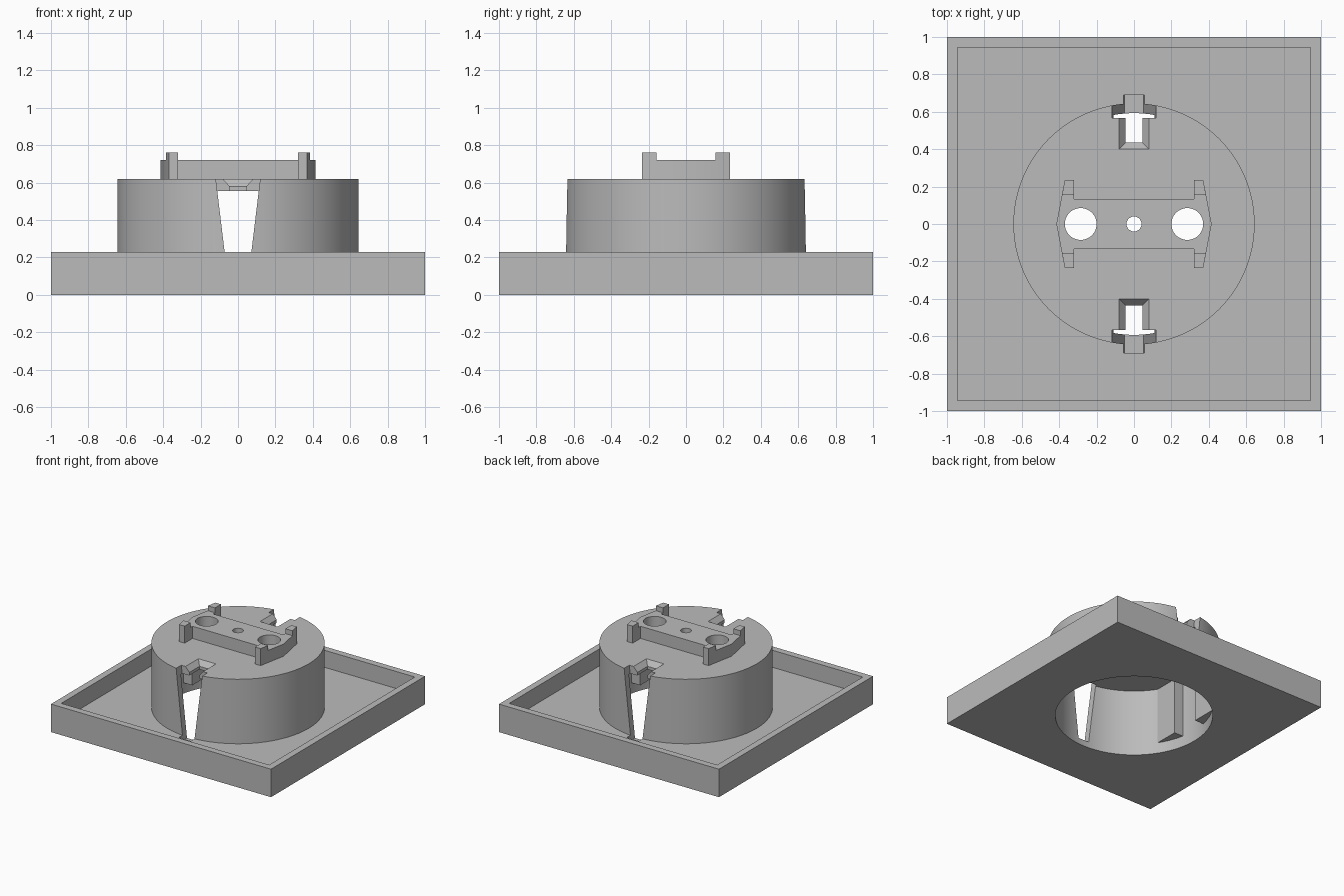
import bpy, bmesh, math

cube = bpy.data.objects.get("Cube")
if cube:
    bpy.data.objects.remove(cube, do_unlink=True)

grey = bpy.data.materials.new("plain grey")
grey.use_nodes = True
COLOUR = (0.5, 0.5, 0.5, 1)
grey.diffuse_color = COLOUR
grey.node_tree.nodes["Principled BSDF"].inputs["Base Color"].default_value = COLOUR


def finish(name, bm):
    bmesh.ops.recalc_face_normals(bm, faces=bm.faces[:])
    mesh = bpy.data.meshes.new(name)
    bm.to_mesh(mesh)
    bm.free()
    mesh.materials.append(grey)
    ob = bpy.data.objects.new(name, mesh)
    bpy.context.collection.objects.link(ob)
    return ob


def loft(name, low, high):
    """Solid between two matching rings of 3D points."""
    bm = bmesh.new()
    a = [bm.verts.new(p) for p in low]
    b = [bm.verts.new(p) for p in high]
    n = len(a)
    bm.faces.new(a)
    bm.faces.new(b)
    for i in range(n):
        j = (i + 1) % n
        bm.faces.new((a[i], a[j], b[j], b[i]))
    return finish(name, bm)


def prism(name, outline, z0, z1):
    return loft(name, [(x, y, z0) for x, y in outline], [(x, y, z1) for x, y in outline])


def rect(x0, x1, y0, y1):
    return [(x0, y0), (x1, y0), (x1, y1), (x0, y1)]


def box(name, x0, x1, y0, y1, z0, z1):
    return prism(name, rect(x0, x1, y0, y1), z0, z1)


def cylinder(name, r, z0, z1, x=0, n=96):
    ring = [(x + r * math.cos(math.tau * i / n), r * math.sin(math.tau * i / n))
            for i in range(n)]
    return prism(name, ring, z0, z1)


def combine(ob, tool, operation):
    """Apply a boolean and remove the tool."""
    mod = ob.modifiers.new("boolean", "BOOLEAN")
    mod.operation = operation
    mod.solver = "EXACT"
    mod.object = tool
    bpy.context.view_layer.objects.active = ob
    bpy.ops.object.modifier_apply(modifier=mod.name)
    bpy.data.objects.remove(tool, do_unlink=True)


TOP, FLOOR, BAR = 0.62, 0.09, 0.72

# Square tray with a raised rim, and the round drum on it
body = box("socket_body", -1, 1, -1, 1, 0, 0.23)
combine(body, box("pocket", -0.945, 0.945, -0.945, 0.945, FLOOR, 0.5), "DIFFERENCE")
combine(body, cylinder("drum", 0.645, 0.04, TOP), "UNION")

# Hollow inside, open below, leaving pads on the left and right walls
hollow = cylinder("hollow", 0.593, -0.2, 0.555)
for sx in (-1, 1):
    for sy in (-1, 1):
        x0, x1 = sorted((sx * 0.5, sx * 0.7))
        y0, y1 = sorted((sy * 0.12, sy * 0.4))
        combine(hollow, box("pad", x0, x1, y0, y1, FLOOR, 0.7), "DIFFERENCE")
combine(body, hollow, "DIFFERENCE")

# Tapered wall slots and chamfered notches, front and back
for s in (-1, 1):
    slot = [(-0.05, 0.05), (0.05, 0.05), (0.121, 0.64), (-0.121, 0.64)]
    combine(body, loft("slot", [(x, s * 0.567, z) for x, z in slot],
                       [(x, s * 0.69, z) for x, z in slot]), "DIFFERENCE")

    def ring(half, start, z):
        return [(x, s * y, z) for x, y in rect(-half, half, start, 0.6)]
    combine(body, loft("chamfer", ring(0.045, 0.435, 0.58), ring(0.08, 0.4, TOP + 0.0001)),
            "DIFFERENCE")
    combine(body, loft("opening", ring(0.045, 0.435, 0.5), ring(0.045, 0.435, 0.65)),
            "DIFFERENCE")

# Mounting bar with four legs and raised ends
quarter = [(0.415, 0), (0.37, 0.235), (0.32, 0.235), (0.32, 0.133)]
half = quarter + [(-x, y) for x, y in reversed(quarter)]
outline = half + [(-x, -y) for x, y in half[1:-1]]
combine(body, prism("bar", outline, 0.58, BAR), "UNION")
for sx in (-1, 1):
    for sy in (-1, 1):
        stud = [(0.32, 0.158), (0.3847, 0.158), (0.37, 0.235), (0.32, 0.235)]
        combine(body, prism("stud", [(sx * x, sy * y) for x, y in stud], 0.65, 0.76), "UNION")

# Two large holes and a small centre hole
for x, r in ((-0.285, 0.085), (0.285, 0.085), (0, 0.04)):
    combine(body, cylinder("hole", r, 0.4, 0.9, x, 48), "DIFFERENCE")

# Smooth round walls, sharp edges
bpy.ops.object.select_all(action="DESELECT")
body.select_set(True)
bpy.context.view_layer.objects.active = body
bpy.ops.object.shade_smooth_by_angle(angle=math.radians(30))
